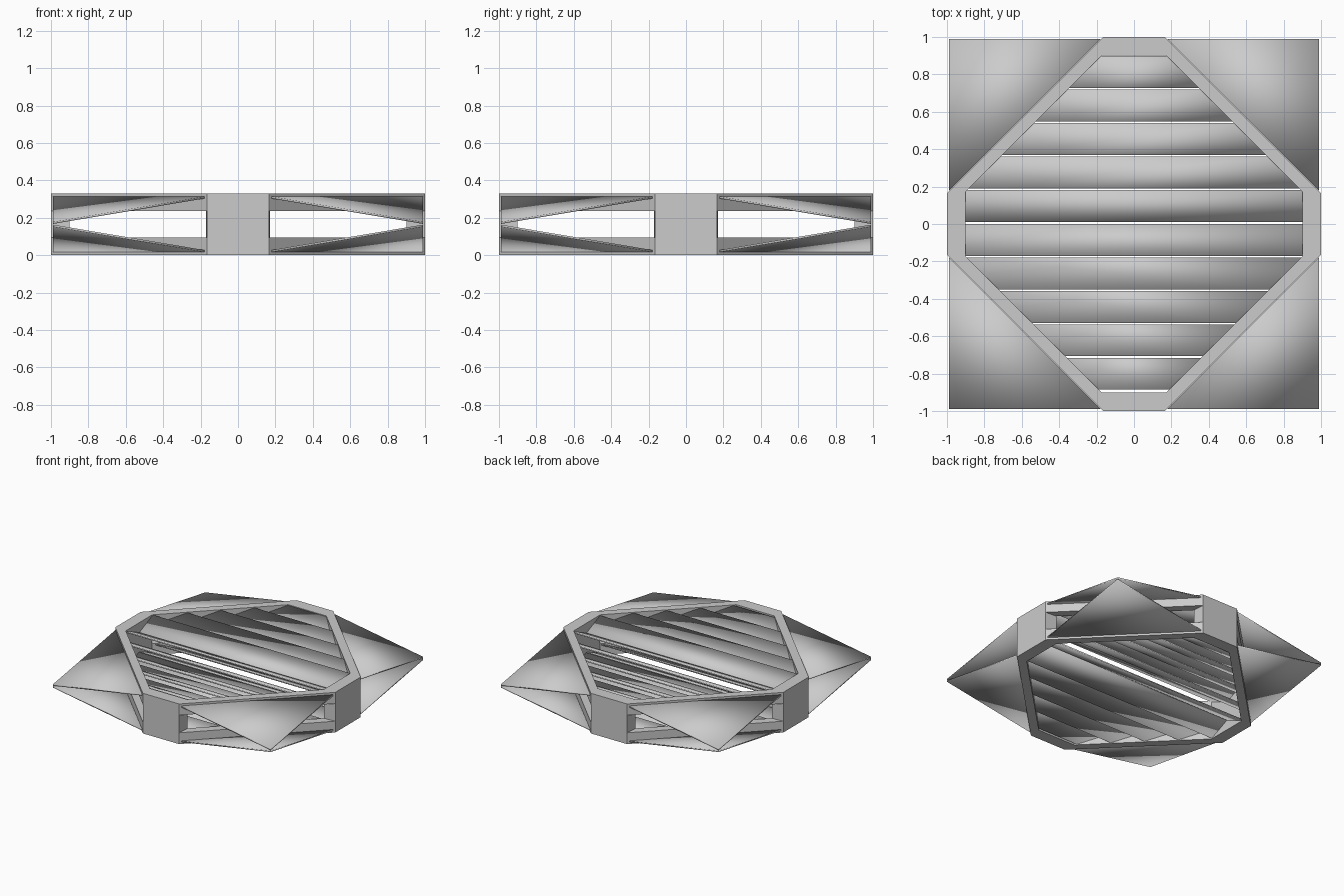
import bpy, bmesh

cube = bpy.data.objects.get("Cube")
if cube:
    bpy.data.objects.remove(cube, do_unlink=True)

H = 0.33        # total height
RAIL = 0.093    # height of the upper and lower rings
OUT, OUT_C = 1.0, 0.165   # outer octagon: half width, half flat side
INN, INN_C = 0.9, 0.172   # inner octagon

grey = bpy.data.materials.new("light grey")
grey.use_nodes = True
colour = (0.6, 0.6, 0.6, 1)
grey.diffuse_color = colour
grey.node_tree.nodes["Principled BSDF"].inputs["Base Color"].default_value = colour


def finish(name, bm, smooth=False):
    bmesh.ops.recalc_face_normals(bm, faces=bm.faces)
    for f in bm.faces:
        f.smooth = smooth
    mesh = bpy.data.meshes.new(name)
    bm.to_mesh(mesh)
    bm.free()
    mesh.materials.append(grey)
    obj = bpy.data.objects.new(name, mesh)
    bpy.context.collection.objects.link(obj)
    return obj


def slab(name, upper, lower):
    """Thin smooth solid between two matching outlines."""
    bm = bmesh.new()
    a = [bm.verts.new(p) for p in upper]
    b = [bm.verts.new(p) for p in lower]
    bm.faces.new(a)
    bm.faces.new(b[::-1])
    n = len(a)
    for i in range(n):
        j = (i + 1) % n
        bm.faces.new((a[i], b[i], b[j], a[j]))
    return finish(name, bm, smooth=True)


def octagon(r, c):
    return [(r, -c), (r, c), (c, r), (-c, r), (-r, c), (-r, -c), (-c, -r), (c, -r)]


# Octagonal frame: four solid end walls, open diagonal sides between two rails
bm = bmesh.new()
levels = [0, RAIL, H - RAIL, H]
outer = [[bm.verts.new((x, y, z)) for x, y in octagon(OUT, OUT_C)] for z in levels]
inner = [[bm.verts.new((x, y, z)) for x, y in octagon(INN, INN_C)] for z in levels]
for i in range(8):
    j = (i + 1) % 8
    opening = i % 2 == 1
    for k in range(3):
        if not (opening and k == 1):
            for ring in (outer, inner):
                bm.faces.new((ring[k][i], ring[k][j], ring[k + 1][j], ring[k + 1][i]))
    for k in ((0, 1, 2, 3) if opening else (0, 3)):
        bm.faces.new((outer[k][i], outer[k][j], inner[k][j], inner[k][i]))
    # jambs at the two ends of each opening
    if opening:
        for v in (i, j):
            bm.faces.new((outer[1][v], inner[1][v], inner[2][v], outer[2][v]))
finish("octagonal_frame", bm)

# Corner fins: two thin triangles per corner meeting at the tip
FIN, BASE = 0.99, 0.178
for sx, sx_name in ((1, "left"), (-1, "right")):
    for sy, sy_name in ((-1, "front"), (1, "back")):
        for layer in ("upper", "lower"):
            def fin(z_base, z_tip):
                pts = [(BASE, FIN, z_base), (FIN, BASE, z_base), (FIN, FIN, z_tip)]
                return [(sx * x, sy * y, z if layer == "upper" else H - z) for x, y, z in pts]
            slab(f"{layer}_fin_{sy_name}_{sx_name}", fin(0.314, 0.178), fin(0.303, 0.167))

# Louvre slats: upper layer rises outwards from the middle, lower layer mirrors it
PITCH, WIDTH, THICK = 0.179, 0.17, 0.011


def half_length(y):
    return min(0.95, 1.11 - y)


for sy, start, side in ((1, 0.011, "back"), (-1, 0.0, "front")):
    for i in range(5):
        y0 = start + PITCH * i
        y1 = y0 + WIDTH
        for layer in ("upper", "lower"):
            def outline(drop):
                pts = []
                for y, z in ((y0, H - RAIL + 0.014), (y1, H - 0.004)):
                    z = z - drop
                    z = z if layer == "upper" else H - z
                    h = half_length(y)
                    pts.append([(-h, sy * y, z), (h, sy * y, z)])
                return pts[0] + pts[1][::-1]
            slab(f"{layer}_slat_{side}_{i + 1}", outline(0), outline(THICK))
